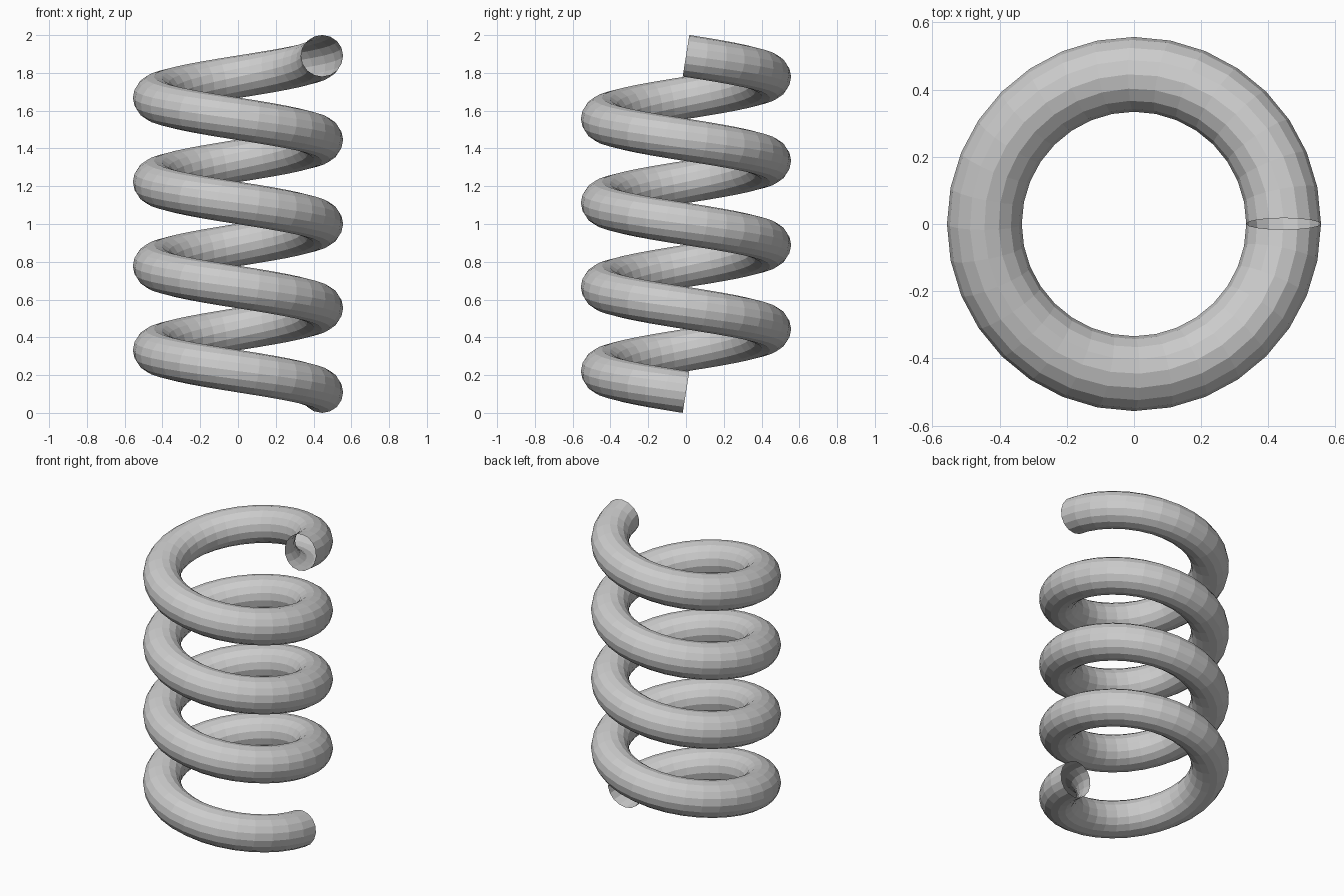
import bpy, bmesh
from math import sin, cos, pi, atan
from mathutils import Vector

if "Cube" in bpy.data.objects:
    bpy.data.objects.remove(bpy.data.objects["Cube"])

TURNS, STEPS, SIDES = 4, 32, 16
TUBE = 0.1113              # wire radius
R = PITCH = 4 * TUBE       # coil radius and rise per turn
slope = atan(PITCH / (2 * pi * R))
z0 = TUBE * cos(slope)
up = Vector((0, 0, 1))

bm = bmesh.new()


def ring(i):
    """Circle of wire, square to the helix, at step i (clockwise from above)."""
    a = -2 * pi * i / STEPS
    radial = Vector((cos(a), sin(a), 0))
    along = Vector((sin(a), -cos(a), 0))
    normal = up * cos(slope) - along * sin(slope)
    centre = radial * R + up * (z0 + PITCH * i / STEPS)
    return [bm.verts.new(centre + TUBE * (radial * cos(p) + normal * sin(p)))
            for p in (2 * pi * j / SIDES for j in range(SIDES))]


# coiled wire, open at both ends
rings = [ring(i) for i in range(TURNS * STEPS + 1)]
for a, b in zip(rings, rings[1:]):
    for j in range(SIDES):
        k = (j + 1) % SIDES
        bm.faces.new((a[j], a[k], b[k], b[j]))

mesh = bpy.data.meshes.new("coil_spring")
bm.to_mesh(mesh)
bm.free()
bpy.context.collection.objects.link(bpy.data.objects.new("coil_spring", mesh))
